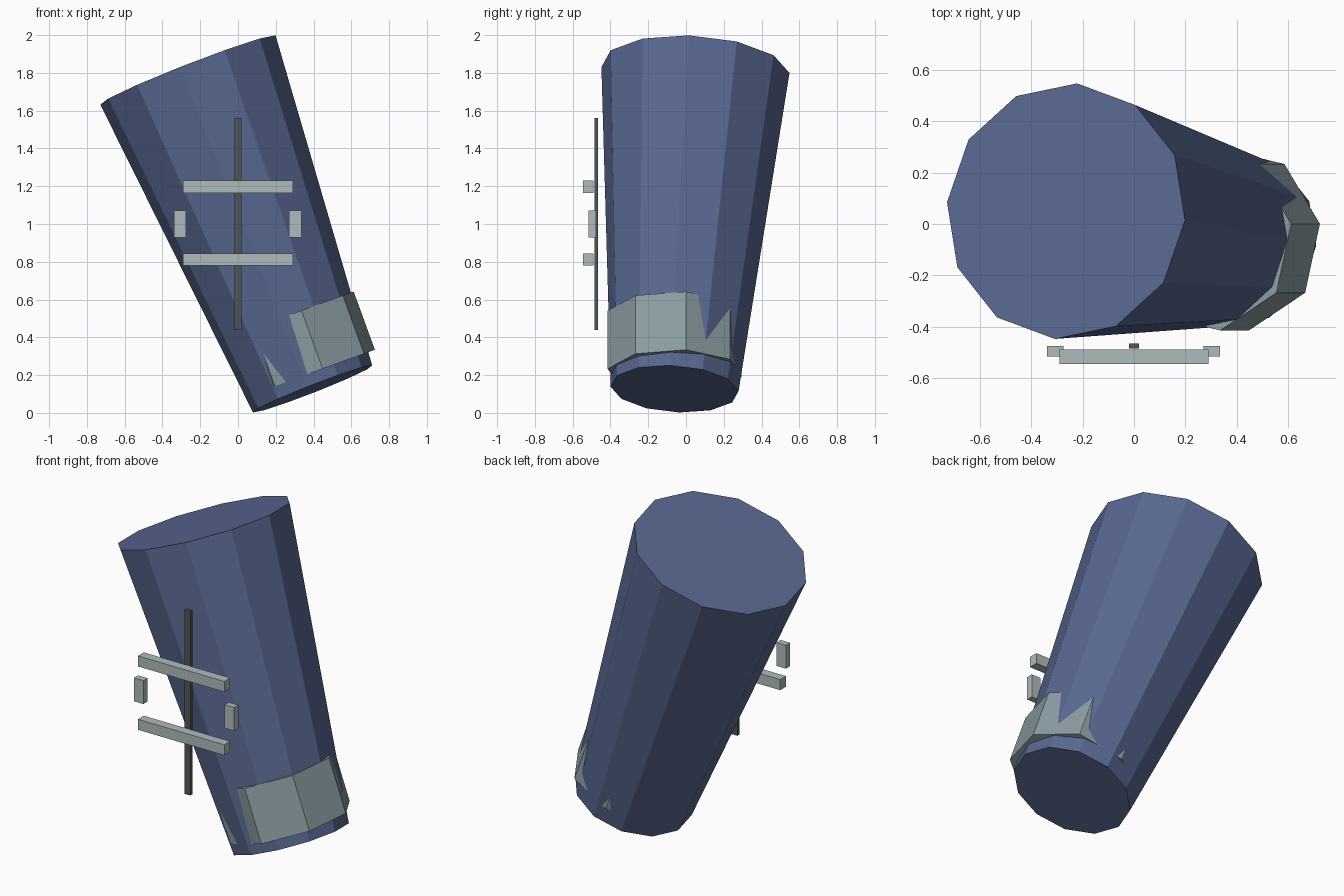
import bpy
import math
from mathutils import Matrix, Vector

if "Cube" in bpy.data.objects:
    bpy.data.objects.remove(bpy.data.objects["Cube"])


def material(name, rgb):
    m = bpy.data.materials.new(name)
    m.diffuse_color = (*rgb, 1)
    m.use_nodes = True
    m.node_tree.nodes["Principled BSDF"].inputs["Base Color"].default_value = m.diffuse_color
    return m


BLUE = material("slate_blue", (0.10, 0.138, 0.283))
GREY = material("collar_grey", (0.26, 0.34, 0.37))
PALE = material("pale_grey", (0.434, 0.50, 0.50))
DARK = material("dark_grey", (0.076, 0.093, 0.098))


def frustum(name, low, high, r1, r2, sides, start, mat):
    """Capped frustum between two points, first corner at angle start from +x."""
    low, high = Vector(low), Vector(high)
    axis = (high - low).normalized()
    ex = Vector((0, 1, 0)).cross(axis).normalized()
    ey = axis.cross(ex)
    rot = Matrix((ex, ey, axis)).transposed().to_4x4()
    # cone primitives start at +y
    spin = Matrix.Rotation(math.radians(start - 90), 4, 'Z')
    bpy.ops.mesh.primitive_cone_add(vertices=sides, radius1=r1, radius2=r2,
                                    depth=(high - low).length)
    ob = bpy.context.object
    ob.name = name
    ob.matrix_world = Matrix.Translation((low + high) / 2) @ rot @ spin
    ob.data.materials.append(mat)


def box(name, centre, size, mat):
    bpy.ops.mesh.primitive_cube_add(size=1, location=centre)
    ob = bpy.context.object
    ob.name = name
    ob.scale = size
    ob.data.materials.append(mat)


# leaning tapered body
frustum("body", (0.395, -0.06, 0.127), (-0.265, 0.05, 1.815),
        0.34, 0.5, 12, -4, BLUE)

# eight-sided collar, partly sunk into the body
lean = math.radians(20)
axis = Vector((-math.sin(lean), 0, math.cos(lean)))
mid = Vector((0.335, -0.06, 0.367))
frustum("collar", mid - axis * 0.164, mid + axis * 0.164,
        0.36, 0.36, 8, 9.7, GREY)

# upright rod with its frame of bars
box("rod", (0, -0.475, 1.0), (0.038, 0.02, 1.12), DARK)
for name, z in (("upper_bar", 1.197), ("lower_bar", 0.812)):
    box(name, (0, -0.518, z), (0.58, 0.056, 0.064), PALE)
for name, x in (("left_block", -0.307), ("right_block", 0.303)):
    box(name, (x, -0.496, 1.0), (0.064, 0.04, 0.142), PALE)
